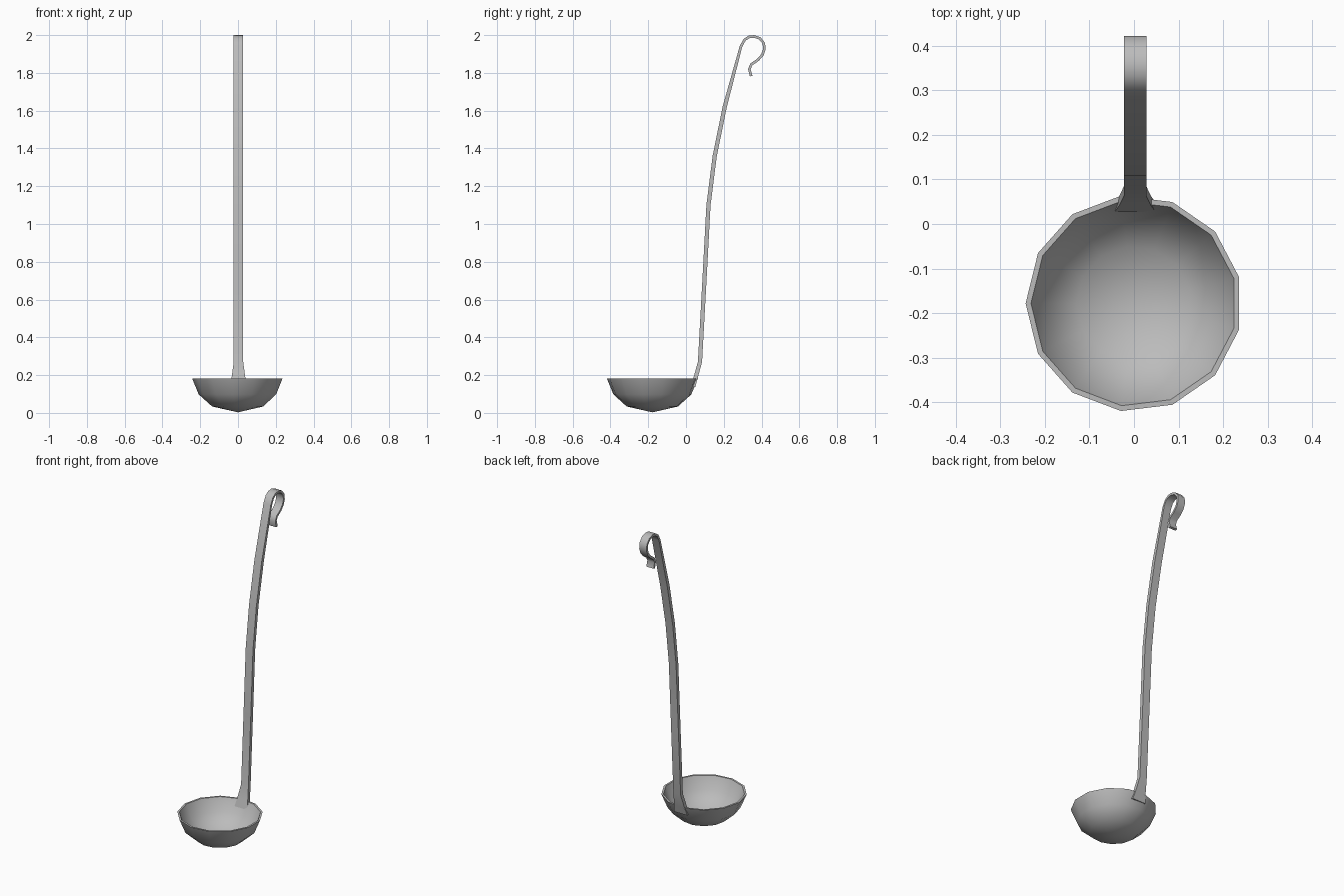
import bpy, bmesh, math
from mathutils import Vector

if "Cube" in bpy.data.objects:
    bpy.data.objects.remove(bpy.data.objects["Cube"])

steel = bpy.data.materials.new("brushed grey steel")
steel.use_nodes = True
grey = (0.5, 0.5, 0.5, 1)
steel.diffuse_color = grey
steel.node_tree.nodes["Principled BSDF"].inputs["Base Color"].default_value = grey


def finish(name, bm, angle):
    bmesh.ops.recalc_face_normals(bm, faces=bm.faces)
    mesh = bpy.data.meshes.new(name)
    bm.to_mesh(mesh)
    bm.free()
    mesh.materials.append(steel)
    obj = bpy.data.objects.new(name, mesh)
    bpy.context.collection.objects.link(obj)
    bpy.ops.object.select_all(action="DESELECT")
    obj.select_set(True)
    bpy.context.view_layer.objects.active = obj
    bpy.ops.object.shade_smooth_by_angle(angle=math.radians(angle))
    return obj


# Bowl: thin closed profile spun around its axis, with one corner towards -x
SIDES = 13
CENTRE_Y = -0.178
profile = [(0, 0.003), (0.137, 0.034), (0.208, 0.098), (0.243, 0.183),
           (0.231, 0.183), (0.197, 0.104), (0.129, 0.044), (0, 0.015)]
bm = bmesh.new()
verts = [bm.verts.new((-r, CENTRE_Y, z)) for r, z in profile]
edges = [bm.edges.new(pair) for pair in zip(verts, verts[1:])]
bmesh.ops.spin(bm, geom=verts + edges, cent=(0, CENTRE_Y, 0), axis=(0, 0, 1),
               angle=math.tau, steps=SIDES)
bmesh.ops.remove_doubles(bm, verts=bm.verts, dist=0.0005)
finish("bowl", bm, 40)

# Handle: flat strip following a side-view path, flared at the foot, hooked at the top
path = [(0.038, 0.138), (0.052, 0.19), (0.074, 0.27), (0.097, 0.69), (0.119, 1.10),
        (0.152, 1.36), (0.205, 1.62), (0.291, 1.94), (0.310, 1.975), (0.333, 1.99),
        (0.360, 1.993), (0.390, 1.983), (0.412, 1.957), (0.415, 1.925), (0.404, 1.895),
        (0.381, 1.869), (0.347, 1.846), (0.335, 1.820), (0.345, 1.783)]
points = [Vector((0, y, z)) for y, z in path]
HOOK_START = 7
bm = bmesh.new()
rings = []
for i, p in enumerate(points):
    before, after = points[max(i - 1, 0)], points[min(i + 1, len(points) - 1)]
    tangent = (after - before).normalized()
    half_thick = 0.011 if i < HOOK_START else 0.007
    across = Vector((0, -tangent.z, tangent.y)) * half_thick
    half_width = 0.025 + 0.021 * max(0, 1 - i / 2)
    side = Vector((half_width, 0, 0))
    mid = p + Vector((0.0025, 0, 0))
    rings.append([bm.verts.new(mid + a + s) for a, s in
                  ((across, side), (across, -side), (-across, -side), (-across, side))])
for low, high in zip(rings, rings[1:]):
    for k in range(4):
        n = (k + 1) % 4
        bm.faces.new((low[k], low[n], high[n], high[k]))
bm.faces.new(rings[0])
bm.faces.new(rings[-1])
finish("hooked_handle", bm, 50)
